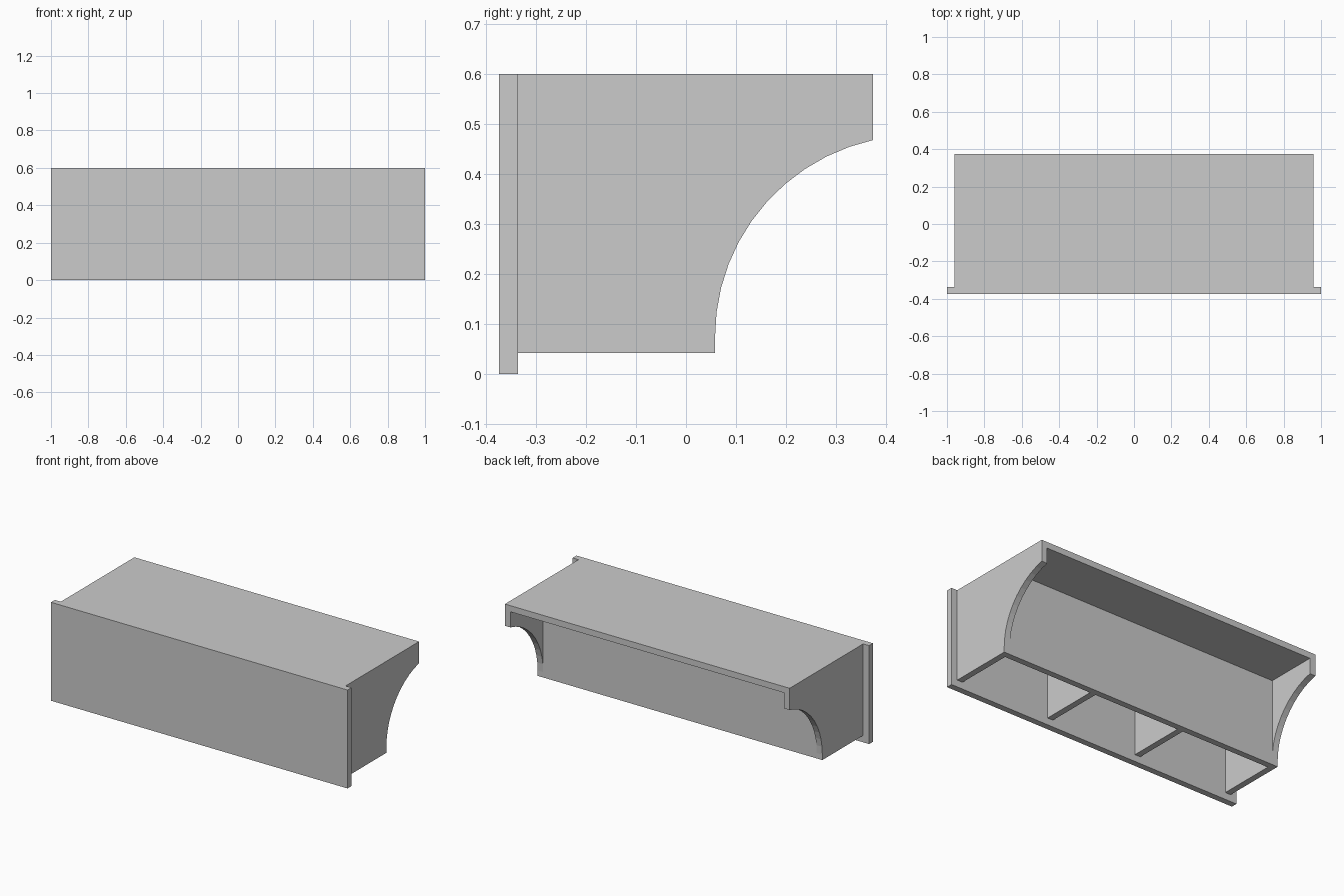
import bpy, bmesh, math

if "Cube" in bpy.data.objects:
    bpy.data.objects.remove(bpy.data.objects["Cube"])

T = 0.0375                      # board thickness
HX, HY, H = 0.96, 0.373, 0.6    # body half width, half depth, height
FRONT_IN = -HY + T              # inner face of the front panel
BACK = 0.058                    # outer face of the kneehole panel
LIFT = 0.042                    # gap under everything but the front panel


def extrude_profile(name, profile, x0, x1):
    """Extrude a (y, z) outline along x."""
    bm = bmesh.new()
    face = bm.faces.new([bm.verts.new((x0, y, z)) for y, z in profile])
    res = bmesh.ops.extrude_face_region(bm, geom=[face])
    verts = [g for g in res["geom"] if isinstance(g, bmesh.types.BMVert)]
    bmesh.ops.translate(bm, verts=verts, vec=(x1 - x0, 0, 0))
    bmesh.ops.recalc_face_normals(bm, faces=bm.faces[:])
    mesh = bpy.data.meshes.new(name)
    bm.to_mesh(mesh)
    bm.free()
    obj = bpy.data.objects.new(name, mesh)
    bpy.context.collection.objects.link(obj)
    return obj


def board(name, x0, x1, y0, y1, z0, z1):
    return extrude_profile(name, [(y0, z0), (y1, z0), (y1, z1), (y0, z1)], x0, x1)


# Wide front panel reaching the floor
board("front_panel", -1, 1, -HY, FRONT_IN, 0, H)

# Desk top between the side panels
board("desk_top", -HX + T, HX - T, FRONT_IN, HY, H - T, H)

# Kneehole panel behind the compartments
board("back_panel", -HX + T, HX - T, BACK - T, BACK, LIFT, H - T)

# Side panel outline with a concave arc under the overhang
R, ZC, STEPS = 0.402, 0.075, 11
end = math.acos((BACK + R - HY) / R)
arc = [(BACK + R - R * math.cos(end * i / STEPS), ZC + R * math.sin(end * i / STEPS))
       for i in range(STEPS + 1)]
side = [(FRONT_IN, LIFT), (BACK, LIFT)] + arc + [(HY, H), (FRONT_IN, H)]

# Mirrored side panels and inner dividers
for label, s in (("left", -1), ("right", 1)):
    extrude_profile(label + "_side_panel", side, s * (HX - T), s * HX)
    x0, x1 = sorted((s * 0.288, s * (0.288 + T)))
    board(label + "_divider", x0, x1, FRONT_IN, BACK - T, LIFT, H - T)
